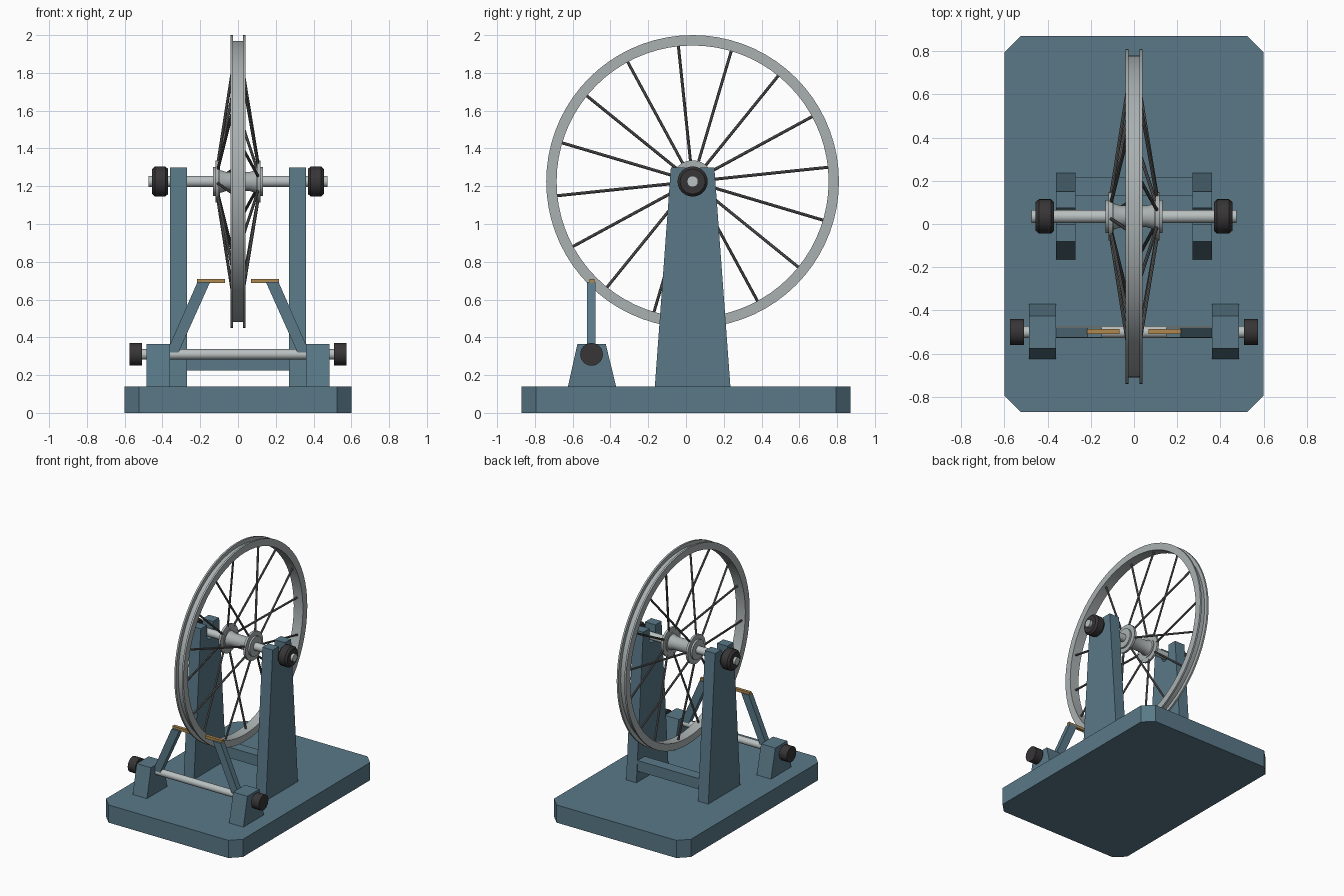
import bpy, bmesh, math
from mathutils import Vector, Matrix

cube = bpy.data.objects.get("Cube")
if cube:
    bpy.data.objects.remove(cube, do_unlink=True)


def material(name, rgb):
    m = bpy.data.materials.new(name)
    m.use_nodes = True
    m.diffuse_color = (*rgb, 1)
    m.node_tree.nodes["Principled BSDF"].inputs["Base Color"].default_value = (*rgb, 1)
    return m


BLUE = material("blue painted metal", (0.1, 0.19, 0.245))
SILVER = material("silver rim", (0.40, 0.435, 0.435))
STEEL = material("polished steel", (0.49, 0.53, 0.53))
SPOKE = material("dark spoke steel", (0.13, 0.13, 0.13))
RUBBER = material("black rubber", (0.038, 0.035, 0.037))
BRASS = material("brass", (0.42, 0.25, 0.08))

AXLE = Vector((0, 0.035, 1.225))
ROD = Vector((0, -0.5, 0.31))


def finish(name, bm, mat, smooth=False):
    bmesh.ops.recalc_face_normals(bm, faces=bm.faces)
    mesh = bpy.data.meshes.new(name)
    bm.to_mesh(mesh)
    bm.free()
    mesh.materials.append(mat)
    ob = bpy.data.objects.new(name, mesh)
    bpy.context.collection.objects.link(ob)
    if smooth:
        bpy.ops.object.select_all(action='DESELECT')
        ob.select_set(True)
        bpy.context.view_layer.objects.active = ob
        bpy.ops.object.shade_smooth_by_angle(angle=math.radians(30))
    return ob


def prism(name, points, axis, lo, hi, mat):
    """Extrude a 2D outline along x, y or z from lo to hi."""
    def place(a, b, c):
        return {'x': (c, a, b), 'y': (a, c, b), 'z': (a, b, c)}[axis]
    bm = bmesh.new()
    face = bm.faces.new([bm.verts.new(place(a, b, lo)) for a, b in points])
    out = bmesh.ops.extrude_face_region(bm, geom=[face])
    moved = [v for v in out["geom"] if isinstance(v, bmesh.types.BMVert)]
    bmesh.ops.translate(bm, verts=moved, vec=place(0, 0, hi - lo))
    return finish(name, bm, mat)


def box(name, x, y, z, mat):
    return prism(name, [(x[0], y[0]), (x[1], y[0]), (x[1], y[1]), (x[0], y[1])],
                 'z', z[0], z[1], mat)


def lathe(name, profile, center, mat, steps=32, closed=False):
    """Spin an (x, radius) profile about the x axis through center."""
    bm = bmesh.new()
    rings = []
    for k in range(steps):
        a = 2 * math.pi * k / steps
        rings.append([bm.verts.new(center + Vector((x, r * math.cos(a), r * math.sin(a))))
                      for x, r in profile])
    n = len(profile)
    for k in range(steps):
        p, q = rings[k], rings[(k + 1) % steps]
        for i in range(n if closed else n - 1):
            j = (i + 1) % n
            bm.faces.new((p[i], p[j], q[j], q[i]))
    if not closed:
        bm.faces.new([r[0] for r in rings])
        bm.faces.new([r[-1] for r in rings])
    return finish(name, bm, mat, True)


# Chamfered base plate
w, d, c = 0.6, 0.87, 0.075
prism("base_plate", [(-w + c, -d), (w - c, -d), (w, -d + c), (w, d - c),
                     (w - c, d), (-w + c, d), (-w, d - c), (-w, -d + c)],
      'z', 0, 0.14, BLUE)

# Tapered uprights with an open axle slot, and their tie bar
slot = [(AXLE.y + 0.038 * math.cos(a), AXLE.z - 0.01 + 0.038 * math.sin(a))
        for a in [math.pi * (1 + k / 6) for k in range(7)]]
y0 = AXLE.y
upright = ([(y0 + 0.2, 0.14), (y0 + 0.115, 1.3), (y0 + 0.038, 1.3)] + slot[::-1]
           + [(y0 - 0.038, 1.3), (y0 - 0.115, 1.3), (y0 - 0.2, 0.14)])
block = [(-0.625, 0.14), (-0.575, 0.365), (-0.425, 0.365), (-0.37, 0.14)]
arm = [(0.365, 0.35), (0.215, 0.692), (0.148, 0.692), (0.315, 0.32), (0.365, 0.30)]

for side, s in (("left", 1), ("right", -1)):
    prism(side + "_upright", upright, 'x', s * 0.27, s * 0.36, BLUE)
    # Gauge blocks, arms and brass feeler tips
    prism(side + "_gauge_block", block, 'x', s * 0.36, s * 0.485, BLUE)
    prism(side + "_gauge_arm", [(s * x, z) for x, z in arm], 'y', -0.525, -0.478, BLUE)
    box(side + "_feeler_tip", (s * 0.068, s * 0.218), (-0.51, -0.485), (0.688, 0.71), BRASS)
    # Clamping knobs
    knob = [(0.37, 0.066), (0.385, 0.08), (0.44, 0.08), (0.455, 0.066)]
    lathe(side + "_axle_knob", [(s * x, r) for x, r in knob], AXLE, RUBBER, 24)
    lathe(side + "_gauge_knob", [(s * 0.508, 0.06), (s * 0.574, 0.06)], ROD, RUBBER, 24)
    # Hub flange with raised collar
    flange = [(0.095, 0.075), (0.1, 0.075), (0.1, 0.112), (0.118, 0.112),
              (0.118, 0.077), (0.132, 0.077)]
    lathe(side + "_hub_flange", [(s * x, r) for x, r in flange], AXLE, SILVER)

box("tie_bar", (-0.27, 0.27), (0.13, 0.218), (0.225, 0.31), BLUE)

# Gauge rod, wheel axle and hub barrel
lathe("gauge_rod", [(-0.515, 0.027), (0.515, 0.027)], ROD, STEEL, 24)
lathe("axle", [(-0.475, 0.03), (0.475, 0.03)], AXLE, STEEL, 24)
lathe("hub_barrel", [(-0.1, 0.062), (-0.06, 0.05), (0.06, 0.05), (0.1, 0.062)], AXLE, SILVER)

# Grooved rim
lathe("rim", [(-0.04, 0.72), (-0.04, 0.775), (-0.026, 0.775), (-0.026, 0.745),
              (0.026, 0.745), (0.026, 0.775), (0.04, 0.775), (0.04, 0.72)],
      AXLE, SILVER, 72, True)

# Spokes alternate between the two flanges
bm = bmesh.new()
count = 16
for k in range(count):
    s = 1 if k % 2 else -1
    a = math.radians(6) + 2 * math.pi * k / count
    ray = Vector((0, math.cos(a), math.sin(a)))
    inner = AXLE + ray * 0.09 + Vector((s * 0.108, 0, 0))
    outer = AXLE + ray * 0.73 + Vector((s * 0.008, 0, 0))
    span = outer - inner
    turn = span.to_track_quat('Z', 'Y').to_matrix().to_4x4()
    bmesh.ops.create_cone(bm, cap_ends=True, segments=8, radius1=0.008, radius2=0.008,
                          depth=span.length,
                          matrix=Matrix.Translation((inner + outer) / 2) @ turn)
finish("spokes", bm, SPOKE, True)
